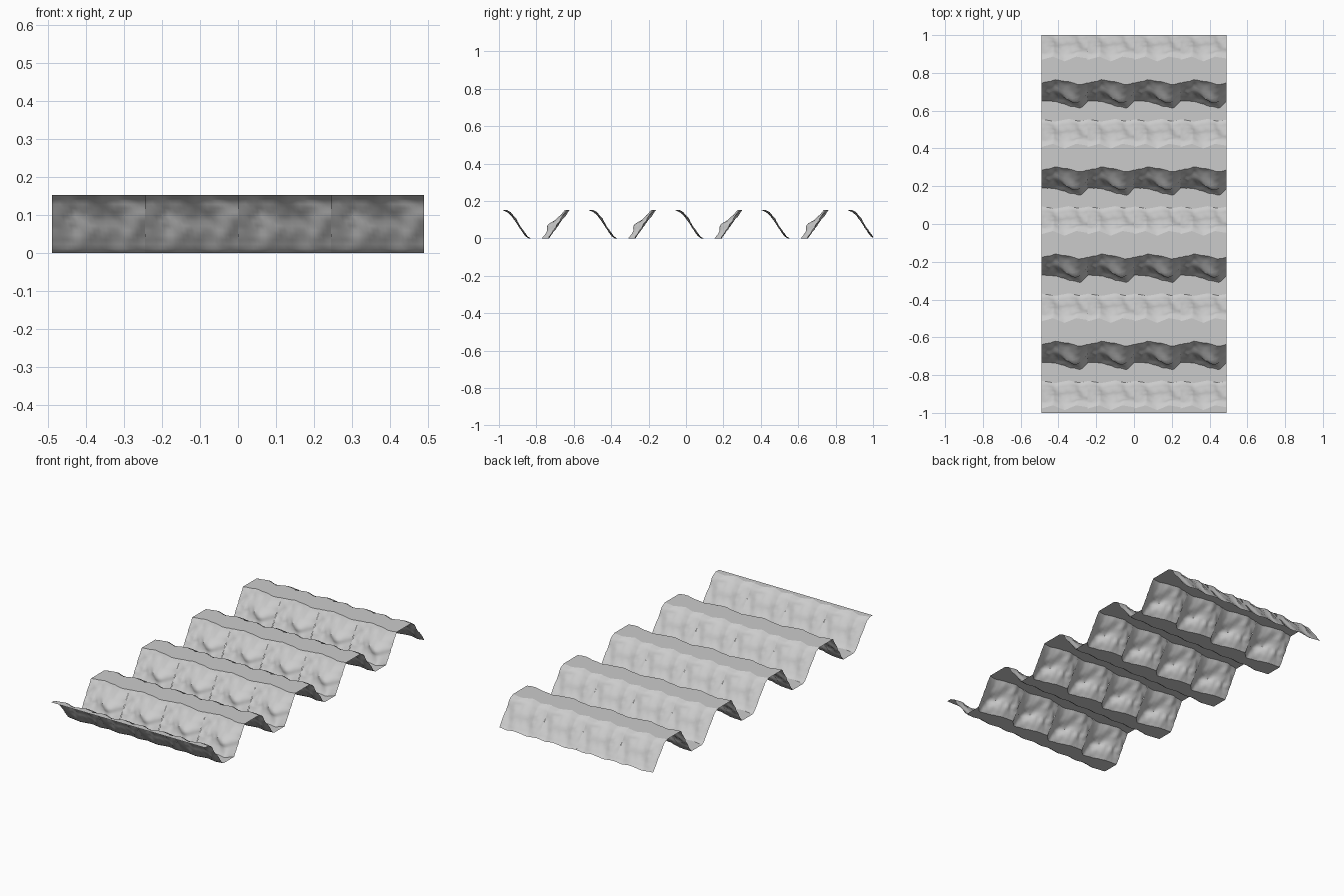
import bpy, bmesh, math
from mathutils import Vector, noise

if "Cube" in bpy.data.objects:
    bpy.data.objects.remove(bpy.data.objects["Cube"])

P = 0.4615                 # spacing of ridges along y
W, TILES = 0.245, 4        # rock tile width, tiles across
X0, TOP = -0.49, 0.153
NU, NV = 24, 16            # grid per tile


def lerp_table(pts, t):
    for (a, va), (b, vb) in zip(pts, pts[1:]):
        if t <= b:
            return va + (vb - va) * (t - a) / (b - a)
    return pts[-1][1]


def rough(u, v, seed, freq):
    return noise.noise(Vector((u * freq, v * freq * 0.7, seed)))


UP_LOW = [(0, -.733), (.3, -.735), (.55, -.755), (.85, -.772), (1, -.735)]
UP_HIGH = [(0, -.638), (.3, -.622), (.6, -.63), (.78, -.648), (1, -.638)]
DOWN_HIGH = [(0, -.977), (.25, -.96), (.5, -.985), (.75, -.96), (1, -.97)]
DOWN_LOW = [(0, -.83), (.3, -.842), (.6, -.828), (.8, -.84), (1, -.832)]
DOWN_Z = [(0, 1), (.18, .92), (.4, .68), (.65, .36), (.88, .07), (1, 0)]


def up_point(u, v):
    """Rock face climbing towards +y, with a bulging ledge."""
    y = lerp_table(UP_LOW, u) * (1 - v) + lerp_table(UP_HIGH, u) * v
    fade = math.sin(math.pi * v)
    bulge = math.exp(-((u - .6) / .22) ** 2 - ((v - .55 + .3 * (u - .5)) / .2) ** 2)
    y += -.034 * bulge + fade * (.012 * rough(u, v, 3, 5) + .005 * rough(u, v, 8, 13))
    y += .004 * rough(u, v, 5, 9)
    return y, TOP * v


def down_point(u, v):
    """Rock face dropping towards +y."""
    y = lerp_table(DOWN_HIGH, u) * (1 - v) + lerp_table(DOWN_LOW, u) * v
    fade = math.sin(math.pi * v)
    y += fade * (.012 * rough(u, v, 21, 5) + .005 * rough(u, v, 27, 13))
    return y, TOP * lerp_table(DOWN_Z, v)


def make_strip(name, point, shift, rows):
    """Four side-by-side tiles of a surface, trimmed to the ends of the model."""
    bm = bmesh.new()
    for t in range(TILES):
        grid = []
        for j in range(rows + 1):
            line = []
            for i in range(NU + 1):
                u = i / NU
                y, z = point(u, j / rows)
                line.append(bm.verts.new((X0 + (t + u) * W, y + shift, z)))
            grid.append(line)
        for a, b in zip(grid, grid[1:]):
            for i in range(NU):
                bm.faces.new((a[i], a[i + 1], b[i + 1], b[i]))
    for side in (-1, 1):
        bmesh.ops.bisect_plane(bm, geom=bm.verts[:] + bm.edges[:] + bm.faces[:],
                               plane_co=(0, side, 0), plane_no=(0, side, 0),
                               clear_outer=True)
    me = bpy.data.meshes.new(name)
    bm.to_mesh(me)
    bm.free()
    ob = bpy.data.objects.new(name, me)
    bpy.context.collection.objects.link(ob)
    ob.select_set(True)
    bpy.context.view_layer.objects.active = ob


def between(fa, va, fb, vb, db, z):
    """Flat ground joining the edge of one face to the edge of another."""
    def point(u, v):
        a, b = fa(u, va)[0], fb(u, vb)[0] + db
        return a + (b - a) * v, z
    return point


trench_floor = between(down_point, 1, up_point, 0, 0, 0)
ridge_top = between(up_point, 1, down_point, 0, P, TOP)

# ridge sliver at the front end
make_strip("front_ridge_top", between(lambda u, v: (-1.05, 0), 0, down_point, 0, 0, TOP), 0, 1)

for k in range(5):
    make_strip("falling_rock_face", down_point, k * P, NV)
    if k < 4:
        make_strip("trench_floor", trench_floor, k * P, 1)
        make_strip("rising_rock_face", up_point, k * P, NV)
        make_strip("ridge_top", ridge_top, k * P, 1)

bpy.ops.object.shade_smooth_by_angle(angle=math.radians(35))
